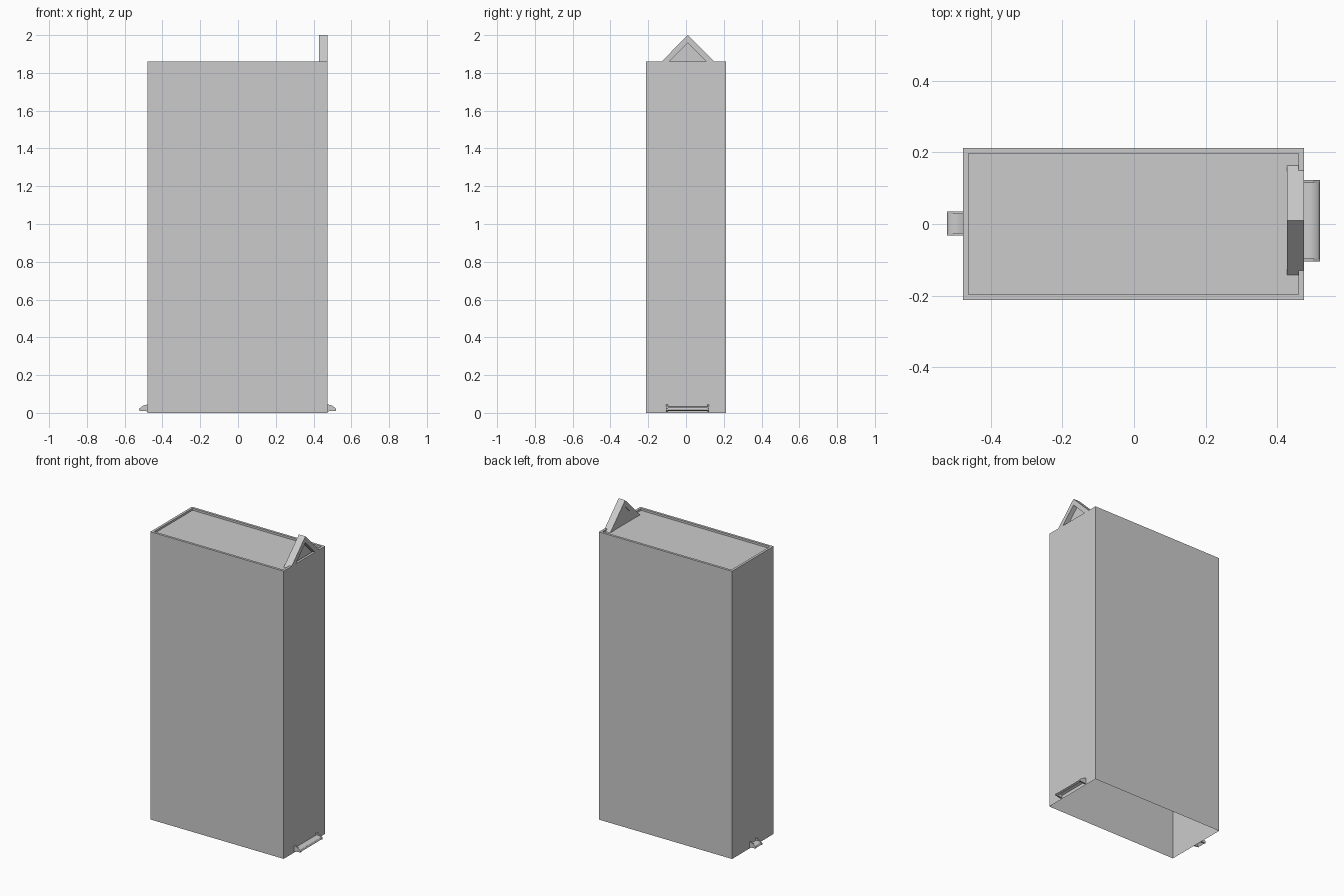
import bpy, bmesh

cube = bpy.data.objects.get("Cube")
if cube:
    bpy.data.objects.remove(cube, do_unlink=True)

grey = bpy.data.materials.new("plain_grey")
grey.use_nodes = True
grey.diffuse_color = (0.6, 0.6, 0.6, 1)
grey.node_tree.nodes["Principled BSDF"].inputs["Base Color"].default_value = (0.6, 0.6, 0.6, 1)


def finish(name, bm):
    """Turn a bmesh into a named grey object."""
    mesh = bpy.data.meshes.new(name)
    bm.to_mesh(mesh)
    bm.free()
    mesh.materials.append(grey)
    obj = bpy.data.objects.new(name, mesh)
    bpy.context.collection.objects.link(obj)
    return obj


def prism(name, points, offset):
    """Extrude a closed 3D polygon along an offset."""
    bm = bmesh.new()
    face = bm.faces.new([bm.verts.new(p) for p in points])
    res = bmesh.ops.extrude_face_region(bm, geom=[face], use_keep_orig=True)
    moved = [v for v in res["geom"] if isinstance(v, bmesh.types.BMVert)]
    bmesh.ops.translate(bm, verts=moved, vec=offset)
    bmesh.ops.recalc_face_normals(bm, faces=bm.faces)
    return finish(name, bm)


# Tall thin-walled body, open underneath, with a shallow tray inside the top rim
TOP, TRAY = 1.86, 1.847
X0, X1, Y = -0.478, 0.475, 0.212
bm = bmesh.new()
bmesh.ops.create_cube(bm, size=1)
for v in bm.verts:
    v.co = (X1 if v.co.x > 0 else X0, Y if v.co.y > 0 else -Y, TOP if v.co.z > 0 else 0)
bm.normal_update()
lid = next(f for f in bm.faces if f.normal.z > 0.5)
base = next(f for f in bm.faces if f.normal.z < -0.5)
bmesh.ops.delete(bm, geom=[base], context="FACES_ONLY")
bmesh.ops.inset_region(bm, faces=[lid], thickness=0.022)
# second ring gives the tray its upright walls
bmesh.ops.inset_region(bm, faces=[lid], thickness=0.0)
for v in lid.verts:
    v.co.z = TRAY
finish("body", bm)

# Triangular gable at one end: a folded frame with a recessed panel
MID, APEX, BAND = 0.01, 2.0, 0.042
half, inner = APEX - TRAY, APEX - TRAY - BAND
prism("gable_frame", [
    (0.428, MID - half, TRAY), (0.428, MID, APEX), (0.428, MID + half, TRAY),
    (0.428, MID + inner, TRAY), (0.428, MID, APEX - BAND), (0.428, MID - inner, TRAY),
], (0.047, 0, 0))
prism("gable_panel", [
    (0.429, MID - inner, TRAY), (0.429, MID, APEX - BAND), (0.429, MID + inner, TRAY),
], (0.016, 0, 0))


# Small catches low on both ends: two cheeks with a curved lip between them
def catch(name, side, wall, y0, y1, cheek):
    outline = [(0, 0.008), (0.045, 0.012), (0.045, 0.022), (0.025, 0.038), (0, 0.045)]
    for label, y in (("front", y0), ("back", y1 - cheek)):
        prism(f"{name}_{label}_cheek", [(wall + side * d, y, z) for d, z in outline], (0, cheek, 0))
    top = [(0, 0.028), (0.015, 0.033), (0.03, 0.031), (0.04, 0.024), (0.044, 0.014)]
    under = [(d * 0.85, z - 0.005) for d, z in reversed(top)]
    lip = prism(f"{name}_lip", [(wall + side * d, y0 + cheek, z) for d, z in top + under],
                (0, y1 - y0 - 2 * cheek, 0))
    bpy.ops.object.select_all(action="DESELECT")
    lip.select_set(True)
    bpy.context.view_layer.objects.active = lip
    bpy.ops.object.shade_smooth_by_angle()


catch("wide_catch", 1, X1, -0.105, 0.123, 0.009)
catch("narrow_catch", -1, X0, -0.032, 0.035, 0.007)
